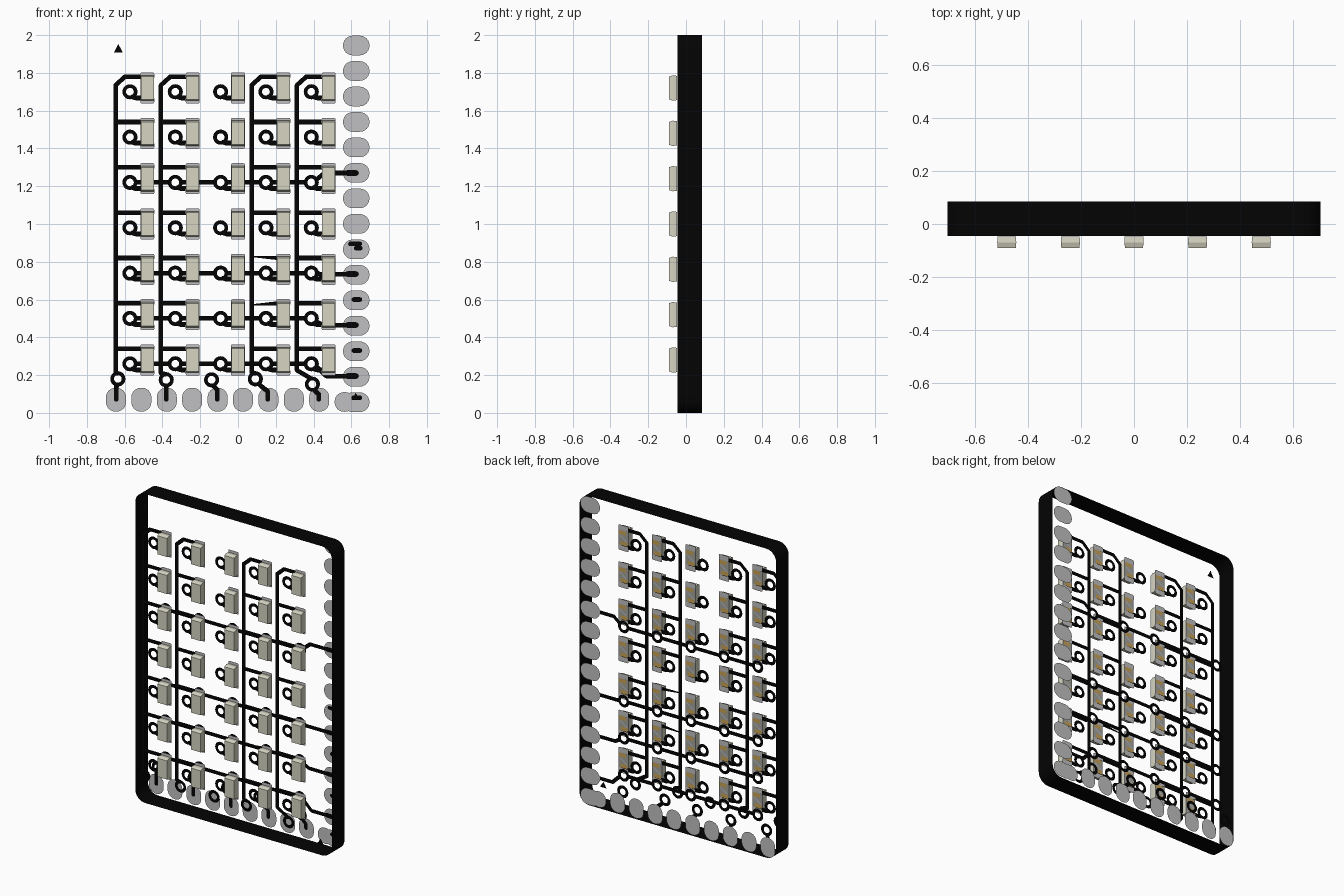
import bpy, bmesh
from math import sin, cos, pi, radians, hypot

if "Cube" in bpy.data.objects:
    bpy.data.objects.remove(bpy.data.objects["Cube"])

FRONT, BACK = -0.045, 0.084
TRACE = 0.024


def material(name, rgb):
    m = bpy.data.materials.new(name)
    m.use_nodes = True
    m.diffuse_color = (*rgb, 1)
    m.node_tree.nodes["Principled BSDF"].inputs["Base Color"].default_value = (*rgb, 1)
    return m


black = material("black", (0.001, 0.001, 0.001))
pad_grey = material("pad grey", (0.53, 0.53, 0.54))
stone = material("diode stone", (0.67, 0.66, 0.54))
lead_grey = material("lead grey", (0.36, 0.36, 0.34))
gold = material("gold", (0.58, 0.36, 0.09))
MATS = [black, pad_grey, stone, lead_grey, gold]


def finish(bm, name, mats):
    me = bpy.data.meshes.new(name)
    bm.to_mesh(me)
    bm.free()
    for m in mats:
        me.materials.append(m)
    ob = bpy.data.objects.new(name, me)
    bpy.context.collection.objects.link(ob)
    return ob


def poly(bm, pts, y, back=None, mat=0):
    """Flat face from counter-clockwise (x, z) points, facing outwards."""
    if back is None:
        back = y > 0
    vs = [bm.verts.new((x, y, z)) for x, z in pts]
    f = bm.faces.new(vs[::-1] if back else vs)
    f.material_index = mat


def rect(cx, cz, hx, hz):
    return [(cx - hx, cz - hz), (cx + hx, cz - hz), (cx + hx, cz + hz), (cx - hx, cz + hz)]


def rounded(cx, cz, hx, hz, r, n=6):
    pts = []
    for k, (sx, sz) in enumerate([(1, 1), (-1, 1), (-1, -1), (1, -1)]):
        for i in range(n + 1):
            a = (k + i / n) * pi / 2
            pts.append((cx + sx * (hx - r) + r * cos(a), cz + sz * (hz - r) + r * sin(a)))
    return pts


def circle(cx, cz, r, n=12):
    return [(cx + r * cos(2 * pi * i / n), cz + r * sin(2 * pi * i / n)) for i in range(n)]


def track(bm, path, y, w=TRACE):
    """Copper line with round ends and joints."""
    for (x0, z0), (x1, z1) in zip(path, path[1:]):
        d = hypot(x1 - x0, z1 - z0)
        nx, nz = (z1 - z0) / d * w / 2, -(x1 - x0) / d * w / 2
        poly(bm, [(x0 + nx, z0 + nz), (x1 + nx, z1 + nz), (x1 - nx, z1 - nz), (x0 - nx, z0 - nz)], y)
    for x, z in path:
        poly(bm, circle(x, z, w / 2), y)


def ring(bm, x, z, y, n=20):
    outer, inner = circle(x, z, 0.04, n), circle(x, z, 0.0205, n)
    for i in range(n):
        j = (i + 1) % n
        poly(bm, [outer[i], outer[j], inner[j], inner[i]], y)


# Layout shared by all parts
cols = [-0.48 + 0.24 * i for i in range(5)]
rows = [1.72 - 0.24 * i for i in range(7)]
vias = [x - 0.092 for x in cols]
exits = [(-0.636, 0.18), (-0.38, 0.175), (-0.14, 0.175), (0.092, 0.18), (0.394, 0.152)]

# Board edge: an open band with rounded corners
bm = bmesh.new()
outline = rounded(0, 1, 0.704, 1, 0.07)
loops = [[bm.verts.new((x, y, z)) for x, z in outline] for y in (FRONT, BACK)]
for i in range(len(outline)):
    j = (i + 1) % len(outline)
    bm.faces.new((loops[0][i], loops[1][i], loops[1][j], loops[0][j]))
bmesh.ops.remove_doubles(bm, verts=bm.verts, dist=1e-5)
bmesh.ops.recalc_face_normals(bm, faces=bm.faces)
edge = finish(bm, "board_edge", [black])
edge.data.shade_smooth()
edge.data.set_sharp_from_angle(angle=radians(30))

# Front copper: column lines, branches and vias
bm = bmesh.new()
for c, x in enumerate(cols):
    line = x - 0.168
    if c != 2:
        ex, ez = exits[c]
        bend = ez + max(0.035, abs(ex - line) * 0.9)
        track(bm, [(x - 0.02, 1.78), (line + 0.05, 1.78), (line, 1.735),
                   (line, bend), (ex - 0.1 * (ex - line), ez + 0.03)], FRONT)
    for r, z in enumerate(rows):
        ring(bm, vias[c], z - 0.02, FRONT)
        track(bm, [(vias[c] + 0.015, z - 0.047), (vias[c] + 0.03, z - 0.052), (x, z - 0.052)], FRONT, 0.026)
        if c == 3 and r in (4, 5):
            s = 1 if r == 4 else -1
            tip = [(line, z + 0.06 + s * 0.011), (line, z + 0.06 + s * 0.005),
                   (x - 0.03, z + 0.06 - s * 0.011), (x - 0.03, z + 0.06 + s * 0.011)]
            poly(bm, tip if s > 0 else tip[::-1], FRONT)
        elif c != 2 and r > 0:
            track(bm, [(line, z + 0.06), (x - 0.02, z + 0.06)], FRONT)
for x, z in exits:
    ring(bm, x, z, FRONT)
finish(bm, "front_copper", [black])

# Front corner marks
bm = bmesh.new()
poly(bm, [(-0.657, 1.908), (-0.61, 1.908), (-0.634, 1.953)], FRONT)
poly(bm, [(0.60, 0.068), (0.647, 0.068), (0.623, 0.105)], FRONT)
finish(bm, "corner_marks", [black])

# Back copper: row lines to the side pads, exits to the bottom pads
bm = bmesh.new()
end = vias[-1]
for r, pad_z in ((2, 1.27), (4, 0.735), (5, 0.465), (6, 0.195)):
    z = rows[r] - 0.02
    for x in vias:
        ring(bm, x, z, BACK)
    for a, b in zip(vias, vias[1:]):
        track(bm, [(a + 0.04, z), (b - 0.04, z)], BACK)
    dz = pad_z - z
    side = 0 if abs(dz) < 0.01 else (0.02 if dz > 0 else -0.02)
    track(bm, [(end + 0.033, z + side), (end + 0.04 + abs(dz) * 0.6, pad_z), (0.625, pad_z)], BACK)
    track(bm, [(0.58, pad_z), (0.625, pad_z)], BACK, 0.03)
for z in (0.6, 0.33, 0.08):
    track(bm, [(0.613, z), (0.645, z)], BACK, 0.025)
track(bm, [(0.595, 0.895), (0.645, 0.895)], BACK, 0.024)
track(bm, [(0.625, 0.872), (0.648, 0.872)], BACK, 0.024)
for (x, z), px in zip(exits, (-0.645, -0.38, -0.11, 0.157, 0.427)):
    ring(bm, x, z, BACK)
    d = px - x
    track(bm, [(x + 0.4 * d, z - 0.035), (px, z - 0.04 - abs(d) * 0.4), (px, 0.072)], BACK, 0.025)
finish(bm, "back_copper", [black])

# Contact pads along the side and the bottom, on the back
bm = bmesh.new()
for i in range(15):
    poly(bm, rounded(0.626, 1.945 - 0.1349 * i, 0.07, 0.052, 0.051), BACK + 0.002)
finish(bm, "side_pads", [pad_grey])
bm = bmesh.new()
for i in range(10):
    z, h = (0.07, 0.063) if i < 9 else (0.058, 0.052)
    poly(bm, rounded(-0.646 + 0.1345 * i, z, 0.053, h, 0.05), BACK + 0.002)
finish(bm, "bottom_pads", [pad_grey])

# Diode: tapered body, end pads, and leads on the underside
bm = bmesh.new()
levels = []
for y, hx, hz in ((-0.047, 0.035, 0.064), (-0.07, 0.036, 0.067), (-0.091, 0.034, 0.06)):
    levels.append([bm.verts.new((x, y, z)) for x, z in rect(0, 0, hx, hz)])
for a, b in zip(levels, levels[1:]):
    for i in range(4):
        j = (i + 1) % 4
        bm.faces.new((a[i], a[j], b[j], b[i])).material_index = 2
bm.faces.new(levels[-1]).material_index = 2
bm.faces.new(levels[0][::-1]).material_index = 3
bmesh.ops.recalc_face_normals(bm, faces=bm.faces)
for s in (-1, 1):
    poly(bm, rounded(0, s * 0.065, 0.037, 0.017, 0.008, 3), FRONT - 0.001, False, 1)
    poly(bm, rect(0, s * 0.062, 0.035, 0.0125), FRONT + 0.001, True, 1)
    poly(bm, rect(s * 0.006, s * 0.034, 0.025, 0.0125), FRONT + 0.001, True, 4)
poly(bm, [(-0.03, -0.019), (-0.02, -0.021), (0.03, 0.017), (0.02, 0.019)], FRONT + 0.001, True, 1)
first = finish(bm, "diode_row1_column1", MATS)
for r, z in enumerate(rows):
    for c, x in enumerate(cols):
        ob = first
        if r or c:
            ob = bpy.data.objects.new(f"diode_row{r + 1}_column{c + 1}", first.data)
            bpy.context.collection.objects.link(ob)
        ob.location = (x, 0, z)
